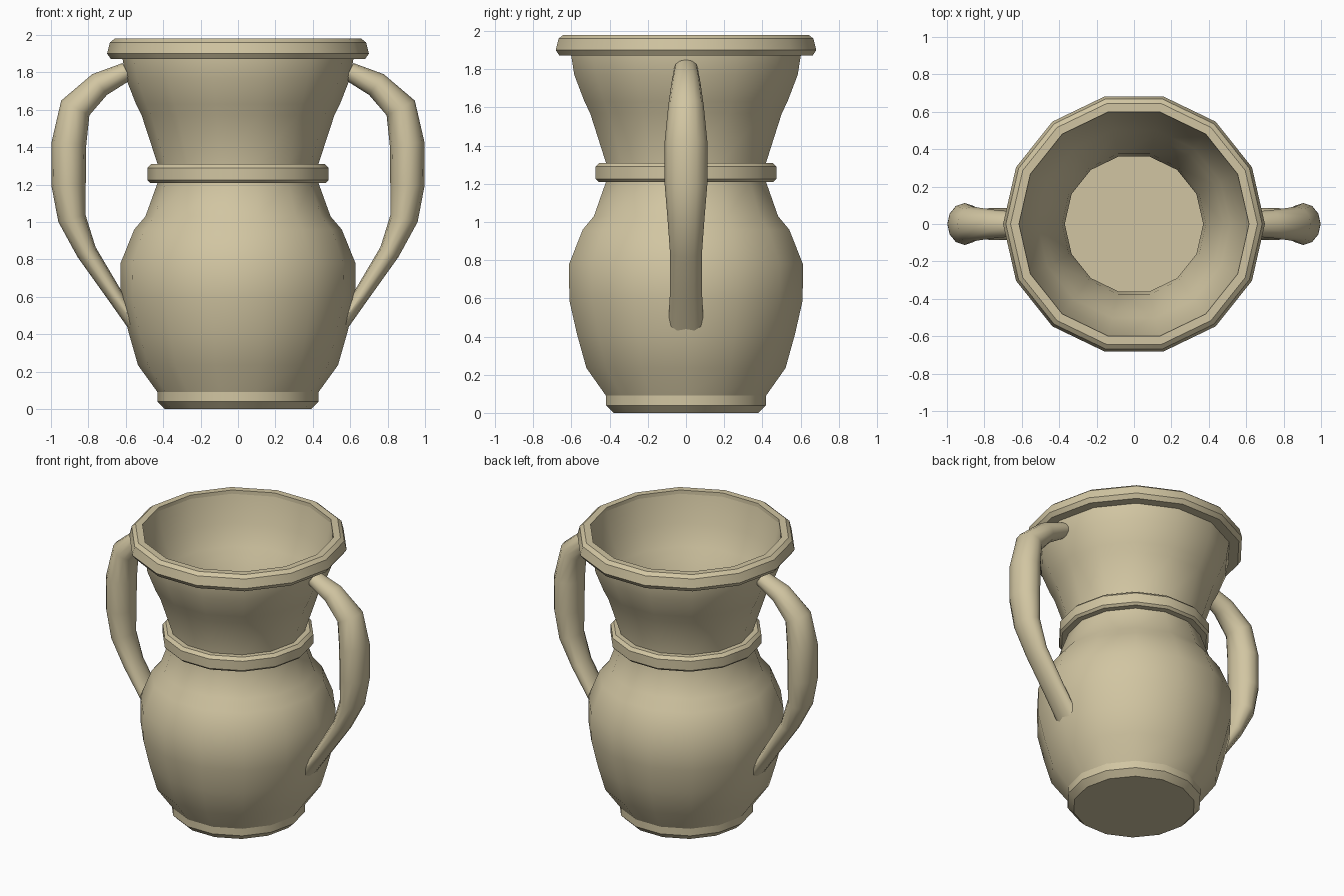
import bpy, bmesh, math
from mathutils import Vector

cube = bpy.data.objects.get("Cube")
if cube:
    bpy.data.objects.remove(cube, do_unlink=True)

SIDES = 14

# Single clay colour
clay = bpy.data.materials.new("tan clay")
clay.use_nodes = True
color = (0.64, 0.56, 0.36, 1)
clay.diffuse_color = color
bsdf = clay.node_tree.nodes["Principled BSDF"]
bsdf.inputs["Base Color"].default_value = color
bsdf.inputs["Roughness"].default_value = 0.8


def finish(name, bm, angle=30):
    bmesh.ops.recalc_face_normals(bm, faces=bm.faces)
    mesh = bpy.data.meshes.new(name)
    bm.to_mesh(mesh)
    bm.free()
    mesh.materials.append(clay)
    obj = bpy.data.objects.new(name, mesh)
    bpy.context.collection.objects.link(obj)
    bpy.ops.object.select_all(action="DESELECT")
    obj.select_set(True)
    bpy.context.view_layer.objects.active = obj
    bpy.ops.object.shade_smooth_by_angle(angle=math.radians(angle))
    return obj


def skin(bm, rings, closed):
    """Bridge successive vertex rings with quads."""
    count = len(rings)
    for i in range(count if closed else count - 1):
        a, b = rings[i], rings[(i + 1) % count]
        n = len(a)
        for j in range(n):
            k = (j + 1) % n
            bm.faces.new((a[j], a[k], b[k], b[j]))
    if not closed:
        bm.faces.new(rings[0])
        bm.faces.new(rings[-1])


def lathe(name, profile, closed=False):
    """Spin (radius, height) points; open profiles get flat end discs."""
    bm = bmesh.new()
    turns = [2 * math.pi * j / SIDES for j in range(SIDES)]
    rings = [[bm.verts.new((r * math.cos(t), r * math.sin(t), z)) for t in turns]
             for r, z in profile]
    skin(bm, rings, closed)
    return finish(name, bm)


# Hollow body: up the outside, over the lip, down the inside to the floor
outside = [(0.42, 0.06), (0.43, 0.09), (0.535, 0.235), (0.585, 0.41), (0.627, 0.59),
           (0.628, 0.78), (0.555, 0.96), (0.495, 1.03), (0.43, 1.21), (0.43, 1.31),
           (0.515, 1.57), (0.545, 1.63), (0.6, 1.77), (0.62, 1.89)]
inside = [(0.615, 1.96), (0.575, 1.77), (0.515, 1.63), (0.48, 1.57), (0.385, 1.31),
          (0.37, 1.21), (0.45, 1.03), (0.56, 0.78), (0.56, 0.59), (0.47, 0.235),
          (0.37, 0.11)]
lathe("body", outside + inside)

# Foot, neck collar and rim
lathe("foot", [(0.39, 0), (0.43, 0.04), (0.43, 0.09), (0.39, 0.095)])
lathe("neck_collar", [(0.41, 1.21), (0.47, 1.21), (0.485, 1.225), (0.485, 1.29),
                      (0.465, 1.31), (0.41, 1.31)], closed=True)
lathe("rim", [(0.61, 1.872), (0.68, 1.872), (0.7, 1.9), (0.685, 1.96),
              (0.66, 1.98), (0.615, 1.98)], closed=True)

# Handles: swept ellipses given as (x, z, half thickness, half width)
PATH = [(0.595, 1.805, 0.05, 0.062), (0.74, 1.735, 0.068, 0.075), (0.87, 1.61, 0.085, 0.093),
        (0.904, 1.42, 0.093, 0.112), (0.906, 1.2, 0.092, 0.112), (0.888, 1.02, 0.075, 0.097),
        (0.81, 0.84, 0.055, 0.084), (0.66, 0.61, 0.043, 0.085), (0.54, 0.435, 0.04, 0.092)]


def handle(name, side):
    bm = bmesh.new()
    points = [Vector((x, 0, z)) for x, z, _, _ in PATH]
    rings = []
    for i, (x, z, thick, wide) in enumerate(PATH):
        before = points[max(i - 1, 0)]
        after = points[min(i + 1, len(points) - 1)]
        along = (after - before).normalized()
        across = Vector((along.z, 0, -along.x))
        ring = []
        for j in range(12):
            t = 2 * math.pi * j / 12
            p = points[i] + across * thick * math.cos(t)
            ring.append(bm.verts.new((side * p.x, wide * math.sin(t), p.z)))
        rings.append(ring)
    skin(bm, rings, False)
    finish(name, bm, 50)


handle("left_handle", 1)
handle("right_handle", -1)
